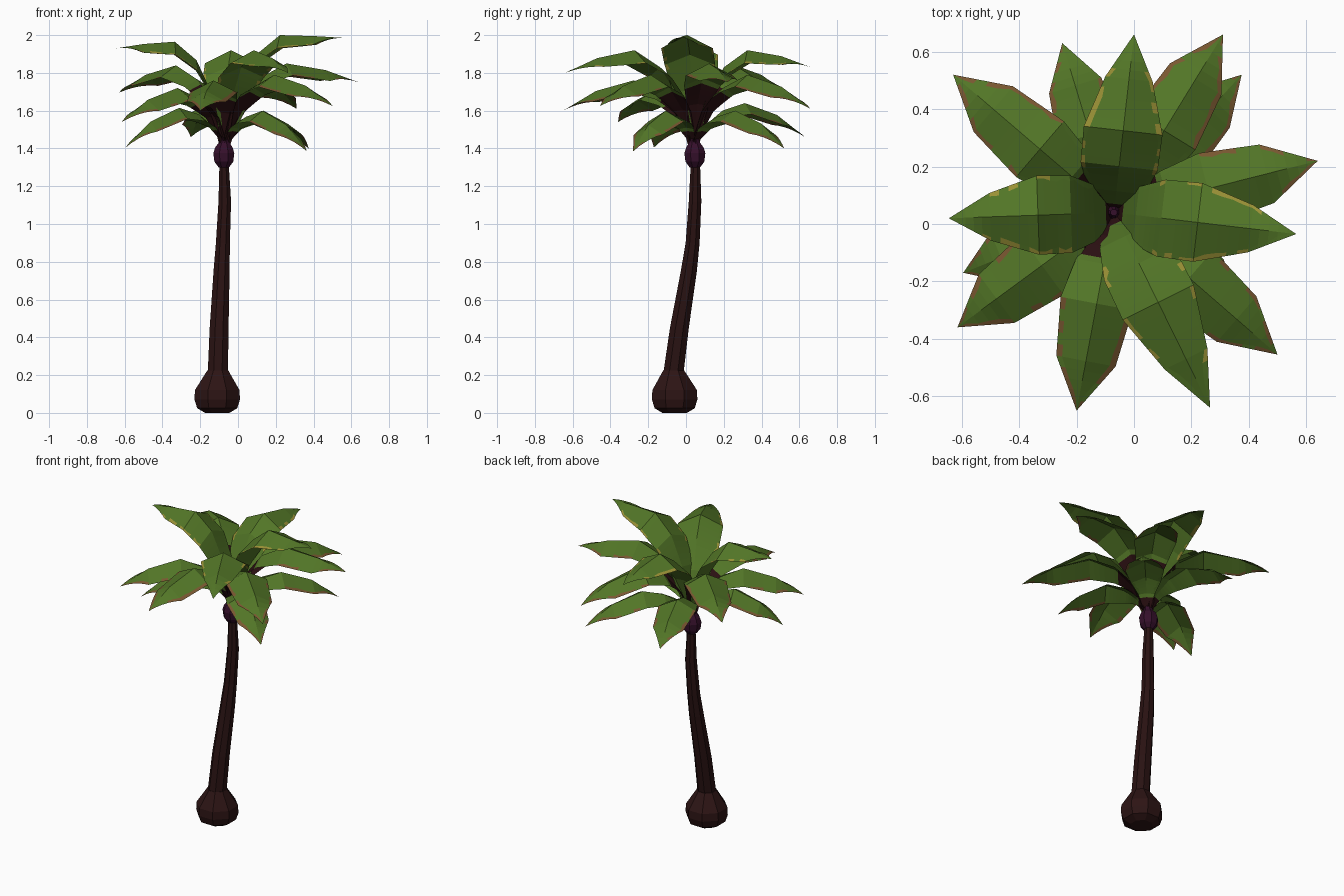
import bpy, bmesh, math, random
from mathutils import Vector

if "Cube" in bpy.data.objects:
    bpy.data.objects.remove(bpy.data.objects["Cube"])

random.seed(4)


def material(name, rgb):
    m = bpy.data.materials.new(name)
    m.diffuse_color = (*rgb, 1)
    m.use_nodes = True
    m.node_tree.nodes["Principled BSDF"].inputs["Base Color"].default_value = m.diffuse_color
    return m


BARK = material("dark bark", (0.022, 0.006, 0.006))
ROOT = material("root brown", (0.026, 0.007, 0.007))
PURPLE = material("purple bud", (0.036, 0.005, 0.024))
GREEN = material("leaf green", (0.085, 0.18, 0.02))
STALK = material("stalk brown", (0.024, 0.005, 0.006))
DRY = material("dry edge brown", (0.19, 0.095, 0.03))
YELLOW = material("yellow edge", (0.32, 0.28, 0.036))


def finish(name, bm, mats):
    mesh = bpy.data.meshes.new(name)
    bm.to_mesh(mesh)
    bm.free()
    for m in mats:
        mesh.materials.append(m)
    ob = bpy.data.objects.new(name, mesh)
    bpy.context.collection.objects.link(ob)
    return ob


def tube(name, rings, sides, mat):
    """Faceted tube through (x, y, z, radius) rings, capped at both ends."""
    bm = bmesh.new()
    loops = []
    for x, y, z, r in rings:
        loops.append([bm.verts.new((x + r * math.cos(a), y + r * math.sin(a), z))
                      for a in (2 * math.pi * (i + 0.5) / sides for i in range(sides))])
    for lo, hi in zip(loops, loops[1:]):
        for i in range(sides):
            j = (i + 1) % sides
            bm.faces.new((lo[i], lo[j], hi[j], hi[i]))
    bm.faces.new(loops[0][::-1])
    bm.faces.new(loops[-1])
    return finish(name, bm, [mat])


# swollen root, bent trunk, purple bud under the crown
tube("root_bulb", [(-0.11, -0.06, 0.0, 0.07), (-0.11, -0.06, 0.025, 0.115),
                   (-0.11, -0.06, 0.07, 0.13), (-0.11, -0.06, 0.12, 0.128),
                   (-0.107, -0.065, 0.225, 0.06)], 8, ROOT)
tube("trunk", [(-0.107, -0.068, 0.2, 0.058), (-0.1, -0.035, 0.45, 0.054),
               (-0.087, 0.015, 0.75, 0.046), (-0.08, 0.035, 0.9, 0.04),
               (-0.07, 0.048, 1.12, 0.036), (-0.074, 0.05, 1.33, 0.026)], 8, BARK)
tube("bud", [(-0.075, 0.047, 1.3, 0.03), (-0.075, 0.047, 1.33, 0.054),
             (-0.075, 0.047, 1.375, 0.06), (-0.075, 0.047, 1.405, 0.05),
             (-0.073, 0.045, 1.43, 0.032), (-0.07, 0.04, 1.53, 0.012)], 8, PURPLE)

# frond shape: stations along the length, rise, half widths and droop
S = [0, 0.12, 0.26, 0.46, 0.75, 1]
DROOP = [0, 0.15, 0.4, 0.5, 0.55, 0]
WIDTH = {"upper": [0.03, 0.1, 0.135, 0.138, 0.083, 0],
         "middle": [0.02, 0.06, 0.1, 0.128, 0.105, 0],
         "lower": [0.015, 0.05, 0.09, 0.118, 0.095, 0]}
STALK_END = {"upper": 0.06, "middle": 0.23, "lower": 0.1}
BASE = Vector((-0.07, 0.04, 1.42))
STEPS = 5


def frond(name, tier, x, y, tip, peak):
    """Arched leaf, folded along its midrib, with a thin coloured rim."""
    rise = peak - BASE.z
    heights = [BASE.z, BASE.z + 0.5 * rise, BASE.z + 0.82 * rise, peak,
               tip + 0.65 * (peak - tip), tip]
    flat = Vector((x - BASE.x, y - BASE.y, 0))
    side = Vector((-flat.y, flat.x, 0)).normalized()
    keys = list(zip(S, heights, WIDTH[tier], DROOP))
    rows = []
    for a, b in zip(keys, keys[1:]):
        rows += [[p + (q - p) * k / STEPS for p, q in zip(a, b)] for k in range(STEPS)]
    rows.append(list(keys[-1]))
    bm = bmesh.new()
    grid = []
    for s, z, w, d in rows:
        mid = Vector((BASE.x, BASE.y, z)) + flat * s
        rim = max(w - random.uniform(0.009, 0.022), w * 0.4)
        grid.append([bm.verts.new(mid + side * u - Vector((0, 0, abs(u) * d)))
                     for u in (-w, -rim, 0, rim, w)])
    for i in range(len(rows) - 1):
        s = (rows[i][0] + rows[i + 1][0]) / 2
        for c in range(4):
            f = bm.faces.new((grid[i][c], grid[i + 1][c], grid[i + 1][c + 1], grid[i][c + 1]))
            if s < STALK_END[tier]:
                f.material_index = 1
            elif c in (0, 3):
                if tier == "upper":
                    f.material_index = 2 if 0.2 < s < 0.8 and random.random() < 0.55 else 0
                else:
                    f.material_index = 2 if s > 0.45 and random.random() < 0.8 else 0
    bmesh.ops.remove_doubles(bm, verts=bm.verts, dist=0.0002)
    finish(name, bm, [GREEN, STALK, YELLOW if tier == "upper" else DRY])


# crown: tip x, tip y, tip height, arch height
FRONDS = {
    "upper": [(0.0, 0.66, 1.83, 1.92), (0.565, -0.035, 1.985, 2.0),
              (0.265, -0.64, 1.8, 1.92), (-0.645, 0.02, 1.93, 1.965)],
    "middle": [(0.31, 0.66, 1.61, 1.79), (0.64, 0.22, 1.75, 1.85),
               (0.5, -0.455, 1.625, 1.79), (-0.2, -0.65, 1.6, 1.76),
               (-0.615, -0.36, 1.54, 1.72), (-0.63, 0.52, 1.695, 1.84)],
    "lower": [(0.375, 0.52, 1.4, 1.6), (0.365, -0.28, 1.385, 1.6),
              (-0.595, -0.17, 1.405, 1.615), (-0.25, 0.63, 1.46, 1.64)],
}
for tier, leaves in FRONDS.items():
    for n, leaf in enumerate(leaves, 1):
        frond(f"{tier}_frond_{n}", tier, *leaf)
